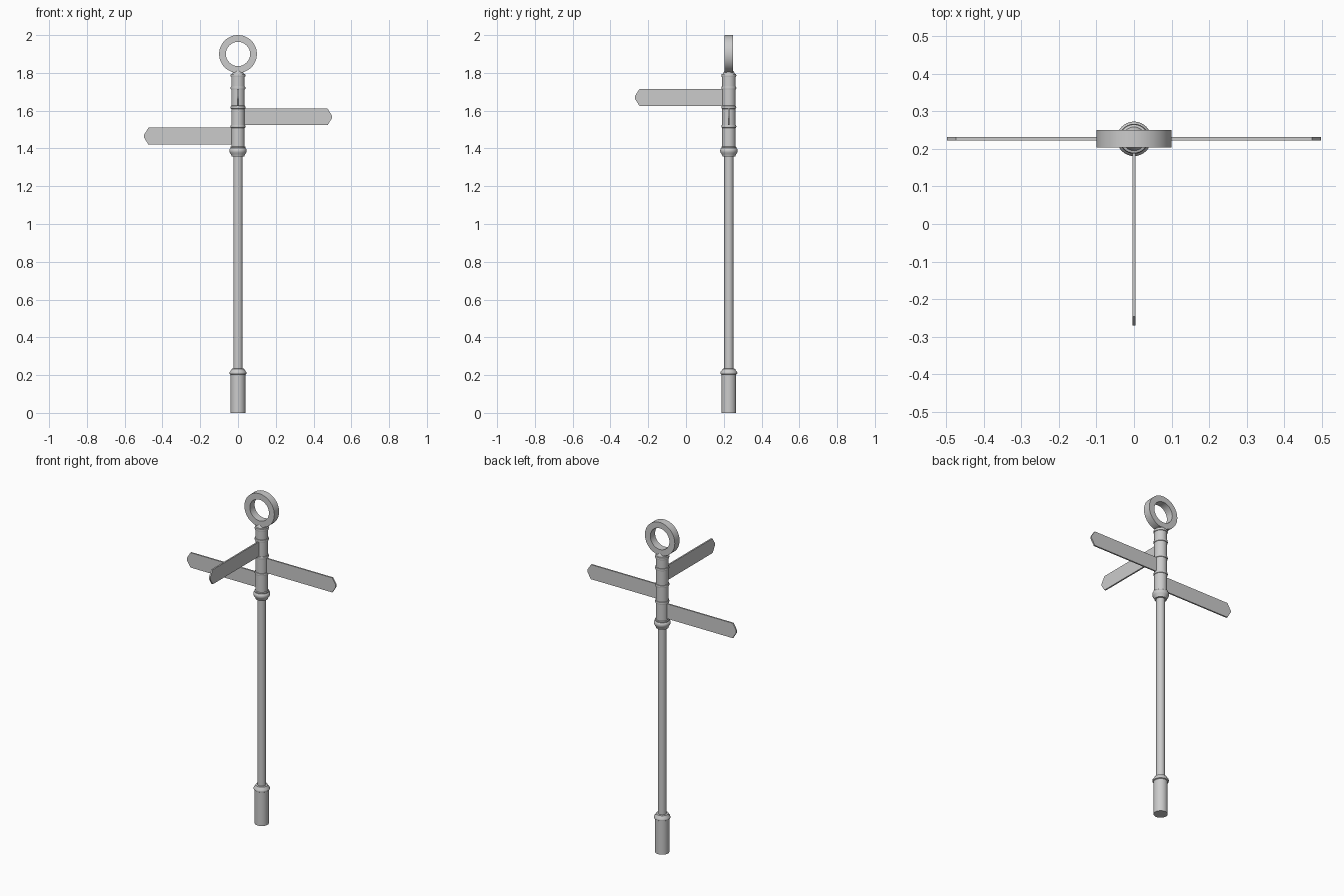
import bpy, bmesh, math
from mathutils import Matrix, Vector

if "Cube" in bpy.data.objects:
    bpy.data.objects.remove(bpy.data.objects["Cube"])

PY = 0.227  # the post stands behind the centre


def make_object(name, bm, smooth=True):
    bmesh.ops.recalc_face_normals(bm, faces=bm.faces)
    mesh = bpy.data.meshes.new(name)
    bm.to_mesh(mesh)
    bm.free()
    ob = bpy.data.objects.new(name, mesh)
    bpy.context.collection.objects.link(ob)
    if smooth:
        bpy.ops.object.select_all(action='DESELECT')
        ob.select_set(True)
        bpy.context.view_layer.objects.active = ob
        bpy.ops.object.shade_smooth_by_angle(angle=math.radians(35))
    return ob


def lathe(name, profile, sides=32, closed=False, matrix=Matrix()):
    """Spin (radius, height) points about z; cap open ends or close the loop."""
    bm = bmesh.new()
    rings = []
    for r, z in profile:
        rings.append([bm.verts.new((r * math.cos(2 * math.pi * i / sides),
                                    r * math.sin(2 * math.pi * i / sides), z))
                      for i in range(sides)])
    pairs = list(zip(rings, rings[1:]))
    if closed:
        pairs.append((rings[-1], rings[0]))
    for a, b in pairs:
        for i in range(sides):
            j = (i + 1) % sides
            bm.faces.new((a[i], a[j], b[j], b[i]))
    if not closed:
        bm.faces.new(rings[0][::-1])
        bm.faces.new(rings[-1])
    bm.transform(Matrix.Translation((0, PY, 0)) @ matrix)
    return make_object(name, bm)


def sign(name, z0, z1, angle, thick):
    """Flat arm with a shallow pointed end, turned about the post."""
    tip, shoulder, zm = 0.498, 0.474, (z0 + z1) / 2
    outline = [(0.02, z0), (shoulder, z0), (tip, zm - 0.006), (tip, zm + 0.006),
               (shoulder, z1), (0.02, z1)]
    bm = bmesh.new()
    face = bm.faces.new([bm.verts.new((x, -thick / 2, z)) for x, z in outline])
    ext = bmesh.ops.extrude_face_region(bm, geom=[face])
    verts = [v for v in ext['geom'] if isinstance(v, bmesh.types.BMVert)]
    bmesh.ops.translate(bm, verts=verts, vec=Vector((0, thick, 0)))
    bm.transform(Matrix.Translation((0, PY, 0)) @ Matrix.Rotation(angle, 4, 'Z'))
    return make_object(name, bm, smooth=False)


# Base sleeve with its collar
lathe("base_sleeve", [(0.039, 0), (0.039, 0.203), (0.044, 0.206), (0.045, 0.211),
                      (0.044, 0.217), (0.036, 0.226), (0.034, 0.233), (0.024, 0.235)])

# Long slim pole
lathe("pole", [(0.0245, 0.22), (0.0245, 1.37)])

# Flared collar under the signs
lathe("upper_collar", [(0.024, 1.357), (0.034, 1.358), (0.036, 1.366), (0.043, 1.376),
                       (0.046, 1.384), (0.046, 1.392), (0.043, 1.399), (0.040, 1.402),
                       (0.040, 1.408), (0.035, 1.411)])

# Sign column
lathe("sign_column", [(0.0355, 1.40), (0.0355, 1.787)])

# Narrow bands between the signs
for i, z in enumerate((1.517, 1.618, 1.720, 1.786)):
    lathe(f"band_{i + 1}", [(0.034, z - 0.009), (0.038, z - 0.007), (0.0395, z),
                            (0.038, z + 0.007), (0.034, z + 0.009)])

# Neck carrying the finial
lathe("neck", [(0.034, 1.785), (0.031, 1.797), (0.026, 1.806), (0.022, 1.812)])

# Flat ring finial facing the front
lathe("ring_finial", [(0.064, -0.023), (0.1, -0.023), (0.1, 0.023), (0.064, 0.023)],
      sides=48, closed=True,
      matrix=Matrix.Translation((0, 0, 1.9)) @ Matrix.Rotation(math.pi / 2, 4, 'X'))

# Three direction arms
sign("sign_left", 1.420, 1.510, math.pi, 0.009)
sign("sign_right", 1.523, 1.611, 0, 0.009)
sign("sign_front", 1.626, 1.714, -math.pi / 2, 0.009)
